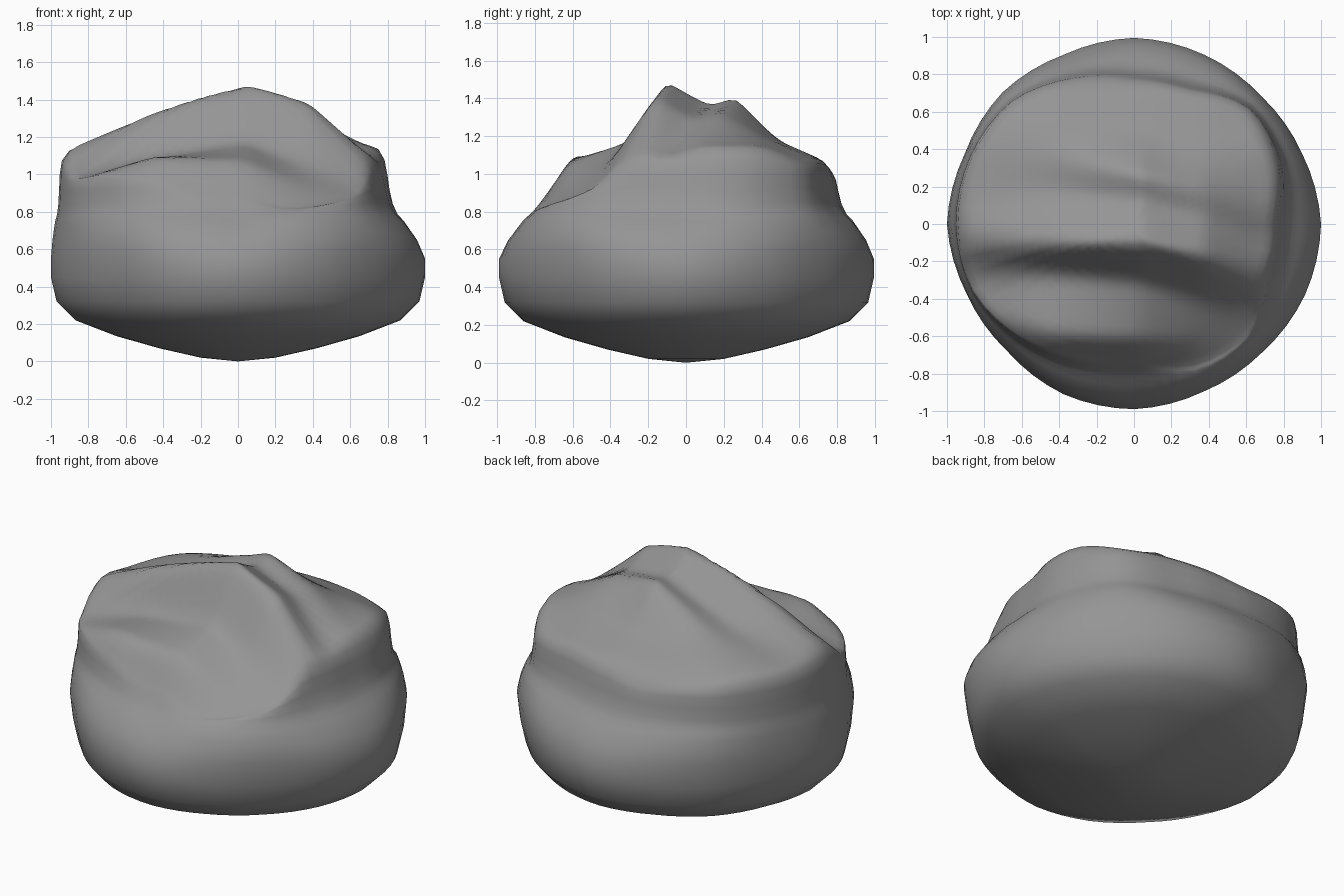
import bpy
import bmesh
from math import sin, cos, pi, tau

cube = bpy.data.objects.get("Cube")
if cube:
    bpy.data.objects.remove(cube)


def lerp_table(points, t):
    """Piecewise linear lookup in a short list of (position, value)."""
    if t <= points[0][0]:
        return points[0][1]
    for (a, va), (b, vb) in zip(points, points[1:]):
        if t <= b:
            return va + (vb - va) * (t - a) / (b - a)
    return points[-1][1]


# Ridge and valley lines running left to right: depth and height at each station
stations = (-.9, -.45, .04, .38, .7)
ridge_lines = [
    ((-1.02,) * 5, (.6,) * 5),                                    # front skirt
    ((-.8,) * 5, (.75, .78, .8, .78, .72)),                       # toe
    ((-.45, -.6, -.62, -.62, -.65), (.95, 1.1, 1.07, .92, .82)),  # front lip
    ((-.23, -.26, -.31, -.41, -.49), (.97, 1.08, 1.17, 1.05, .9)),  # shelf
    ((-.13, -.11, -.1, -.17, -.28), (1.17, 1.35, 1.49, 1.4, 1.12)),  # main crest
    ((.13, .17, .13, .03, -.1), (1.1, 1.2, 1.36, 1.29, 1.08)),    # valley
    ((.4, .36, .26, .18, .05), (1.08, 1.21, 1.41, 1.32, 1.15)),   # rear crest
    ((.55, .55, .48, .42, .4), (1.06, 1.15, 1.18, 1.19, 1.15)),   # rear shoulder
    ((.74,) * 5, (.96, 1.04, 1.07, 1.05, .97)),                   # rear edge
    ((1.02,) * 5, (.62,) * 5),                                    # rear skirt
]

# Plateau edge radius and plan radius by angle (in sixteenth turns)
edge_radius = list(enumerate((.765, .85, .88, .77, .765, .84, .93, .95, .955,
                              .94, .86, .77, .72, .83, .86, .77, .765)))
plan_radius = list(enumerate((1, .975, .965, .98, .995, .98, .995, .98, 1,
                              .97, .96, .985, .99, .97, .97, .99, 1)))

# The wall from plateau to girth, by fraction of the way out
wall = [(-.5, 1.6), (-.08, 1.2), (0, 1.08), (.1, .92), (.2, .83), (.35, .78), (.5, .75),
        (.8, .66), (1, .55)]

# Lower body: (height, radius, pinch at the corners)
underside = [(.45, 1, .02), (.32, .97, .02), (.22, .87, 0), (.135, .65, 0),
             (.07, .42, 0), (.02, .2, 0)]


def top_height(x, y):
    section = [(lerp_table(list(zip(stations, ys)), x), lerp_table(list(zip(stations, zs)), x))
               for ys, zs in ridge_lines]
    return lerp_table(section, y)


def edge_at(a):
    return lerp_table(edge_radius, a / (pi / 8))


def outline(a):
    return lerp_table(plan_radius, a / (pi / 8))


def corner(a):
    """One at the four diagonals, zero at the axes."""
    return sin(2 * a) ** 2


SEGMENTS = 64
INNER = 20
WALL_STEPS = (.05, .1, .2, .35, .5, .66, .82, 1)

bm = bmesh.new()
rings = []


def add_ring(point):
    rings.append([bm.verts.new(point(tau * i / SEGMENTS)) for i in range(SEGMENTS)])


def inner_point(s):
    def point(a):
        e = edge_at(a)
        x, y = s * e * cos(a), s * e * sin(a)
        drop = lerp_table(wall, (s * e - e) / (1 - e))
        return x, y, min(top_height(x, y), drop)
    return point


def wall_point(t):
    def point(a):
        e = edge_at(a)
        r = e + (1 - e) * t
        z = min(top_height(r * cos(a), r * sin(a)) + .1 * t, lerp_table(wall, t))
        z += .06 * t * corner(a)
        r *= 1 + (outline(a) - 1) * t
        return r * cos(a), r * sin(a), z
    return point


def under_point(z, r, pinch):
    def point(a):
        k = r * outline(a) * (1 - pinch * corner(a))
        return k * cos(a), k * sin(a), z
    return point


# Rings from the summit outward, down the wall and under the body
for i in range(1, INNER + 1):
    add_ring(inner_point(i / INNER))
for t in WALL_STEPS:
    add_ring(wall_point(t))
for level in underside:
    add_ring(under_point(*level))

summit = bm.verts.new((0, 0, top_height(0, 0)))
base = bm.verts.new((0, 0, 0))
for i in range(SEGMENTS):
    j = (i + 1) % SEGMENTS
    bm.faces.new((summit, rings[0][i], rings[0][j]))
    bm.faces.new((base, rings[-1][j], rings[-1][i]))
    for upper, lower in zip(rings, rings[1:]):
        bm.faces.new((upper[i], lower[i], lower[j], upper[j]))

# Weather the creases of the upper surface
upper_verts = [summit] + [v for ring in rings[:INNER + 4] for v in ring]
for _ in range(2):
    bmesh.ops.smooth_vert(bm, verts=upper_verts, factor=.5,
                          use_axis_x=True, use_axis_y=True, use_axis_z=True)
bmesh.ops.recalc_face_normals(bm, faces=bm.faces)

mesh = bpy.data.meshes.new("boulder")
bm.to_mesh(mesh)
bm.free()
boulder = bpy.data.objects.new("boulder", mesh)
bpy.context.collection.objects.link(boulder)
for poly in mesh.polygons:
    poly.use_smooth = True

# Plain grey stone
stone = bpy.data.materials.new("grey_stone")
stone.use_nodes = True
grey = (.3, .3, .3, 1)
stone.diffuse_color = grey
stone.node_tree.nodes["Principled BSDF"].inputs["Base Color"].default_value = grey
mesh.materials.append(stone)
